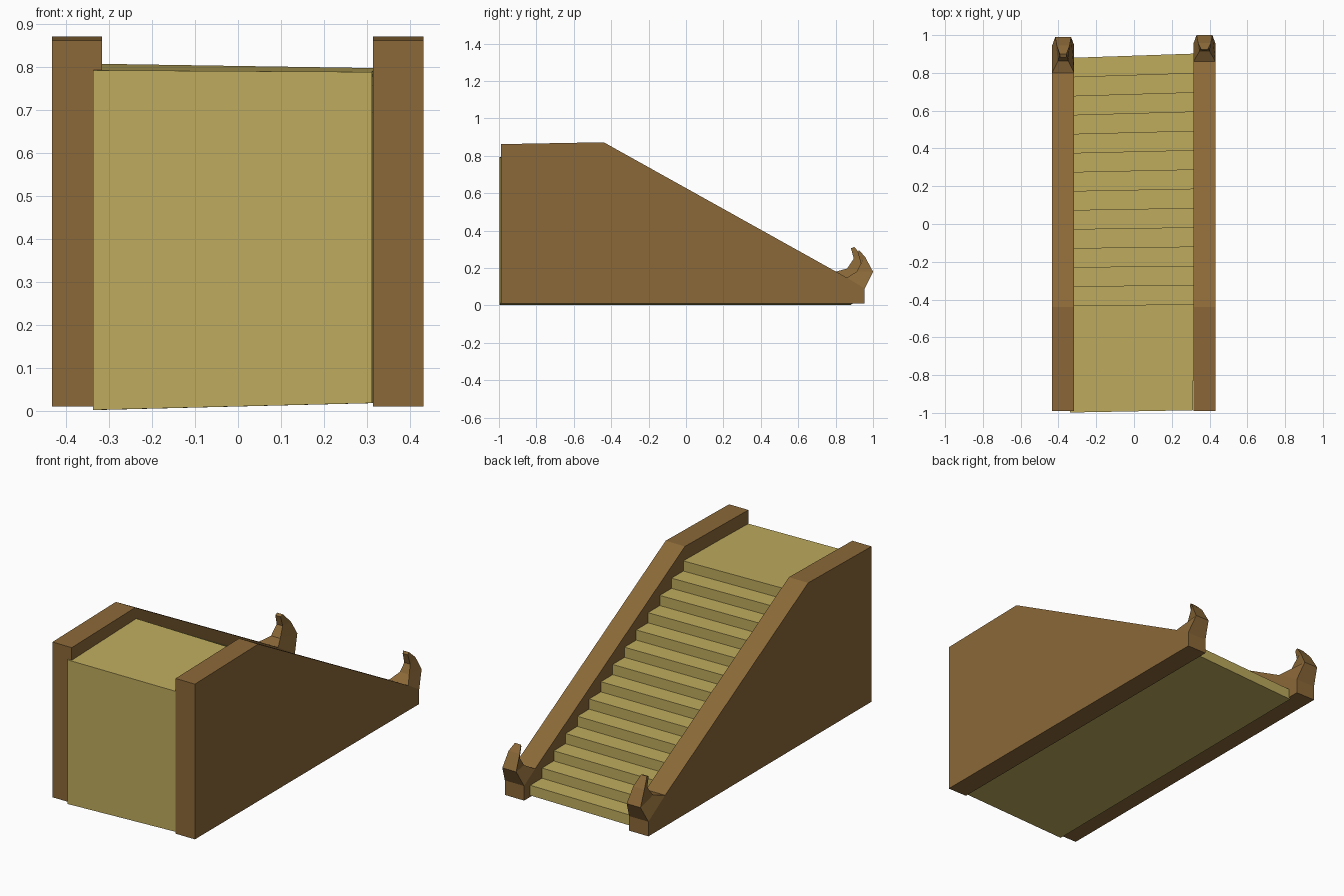
import bpy, bmesh

if "Cube" in bpy.data.objects:
    bpy.data.objects.remove(bpy.data.objects["Cube"])


def material(name, rgb):
    m = bpy.data.materials.new(name)
    m.diffuse_color = (*rgb, 1)
    m.use_nodes = True
    m.node_tree.nodes["Principled BSDF"].inputs["Base Color"].default_value = m.diffuse_color
    return m


def finish(name, bm, mat):
    bmesh.ops.recalc_face_normals(bm, faces=bm.faces)
    me = bpy.data.meshes.new(name)
    bm.to_mesh(me)
    bm.free()
    me.materials.append(mat)
    ob = bpy.data.objects.new(name, me)
    bpy.context.collection.objects.link(ob)
    return ob


def prism(bm, a, b, skip=None):
    """Join two matching outlines; optionally leave side number skip open."""
    va, vb = [bm.verts.new(p) for p in a], [bm.verts.new(p) for p in b]
    bm.faces.new(va)
    bm.faces.new(vb[::-1])
    n = len(va)
    for i in range(n):
        if i != skip:
            j = (i + 1) % n
            bm.faces.new((va[i], va[j], vb[j], vb[i]))
    return va, vb


brown = material("brown_wood", (0.26, 0.14, 0.04))
sand = material("sand_stone", (0.52, 0.41, 0.11))


# Side wall ending in a tapering curled newel
def side_wall(name, xc, inner, outer):
    bm = bmesh.new()
    hw = 0.0585
    profile = [(-0.99, 0.01), (-0.99, 0.862), (-0.44, 0.872),
               inner[0], outer[0], (outer[0][0], 0.01)]
    va, vb = prism(bm, [(xc - hw, y, z) for y, z in profile],
                   [(xc + hw, y, z) for y, z in profile], skip=3)
    ring = [va[3], vb[3], vb[4], va[4]]
    widths = [(0.028, 0.042), (0.018, 0.034), (0.016, 0.018)]
    for (yi, zi), (yo, zo), (wi, wo) in zip(inner[1:], outer[1:], widths):
        new = [bm.verts.new(p) for p in ((xc - wi, yi, zi), (xc + wi, yi, zi),
                                         (xc + wo, yo, zo), (xc - wo, yo, zo))]
        for i in range(4):
            j = (i + 1) % 4
            bm.faces.new((ring[i], ring[j], new[j], new[i]))
        ring = new
    bm.faces.new(ring)
    finish(name, bm, brown)


side_wall("right_wall", 0.373,
          [(0.86, 0.148), (0.912, 0.18), (0.935, 0.225), (0.918, 0.282)],
          [(0.955, 0.09), (1.0, 0.18), (0.957, 0.26), (0.925, 0.295)])
side_wall("left_wall", -0.375,
          [(0.80, 0.18), (0.862, 0.197), (0.897, 0.25), (0.882, 0.305)],
          [(0.945, 0.09), (0.99, 0.18), (0.945, 0.26), (0.90, 0.312)])


# Solid flight of stairs with a top landing, slightly skewed across its width
def stair_outline(x_back, x, front_y, bottom, top, front_top, skew):
    steps = 14
    rise = (top - bottom) / steps
    pts = [(x_back, front_y, bottom), (x_back, front_y, front_top)]
    for k in range(steps):
        y = -0.43 + 1.31 * k / (steps - 1) + skew * (k + 3) / (steps + 2)
        z = top - rise * k
        pts += [(x, y, z), (x, y, z - rise)]
    return pts


bm = bmesh.new()
prism(bm, stair_outline(-0.338, -0.325, -0.998, 0.002, 0.808, 0.793, 0.0),
      stair_outline(0.312, 0.318, -0.986, 0.018, 0.798, 0.789, 0.022))
bmesh.ops.triangulate(bm, faces=[f for f in bm.faces if len(f.verts) > 4])
finish("stairs", bm, sand)
